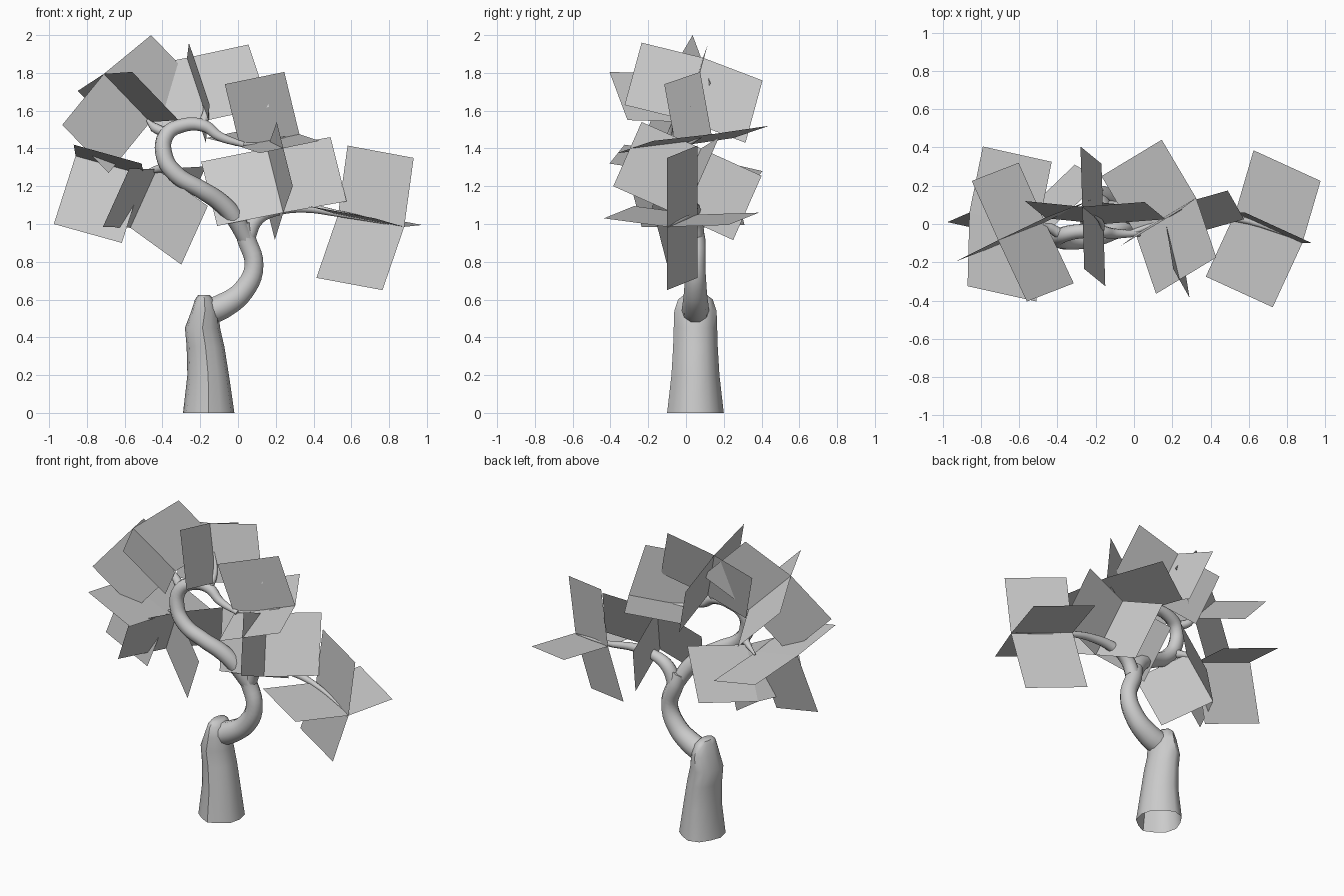
import bpy, math
from mathutils import Vector


def mesh_object(name, verts, faces):
    me = bpy.data.meshes.new(name)
    me.from_pydata(verts, [], faces)
    ob = bpy.data.objects.new(name, me)
    bpy.context.collection.objects.link(ob)
    return ob


def branch(name, pts):
    """Tapered tube through points of (x, y, z, radius)."""
    cu = bpy.data.curves.new(name, 'CURVE')
    cu.dimensions = '3D'
    cu.bevel_depth = 1.0
    cu.bevel_resolution = 3
    cu.resolution_u = 5
    cu.use_fill_caps = True
    sp = cu.splines.new('BEZIER')
    sp.bezier_points.add(len(pts) - 1)
    for bp, p in zip(sp.bezier_points, pts):
        bp.co = p[:3]
        bp.radius = p[3]
        bp.handle_left_type = bp.handle_right_type = 'AUTO'
    ob = bpy.data.objects.new(name, cu)
    bpy.context.collection.objects.link(ob)


def leaf_cluster(name, a, b, wings):
    """Flat leaf cards that all share the stem edge a-b."""
    a, b = Vector(a), Vector(b)
    verts, faces = [], []
    for w in wings:
        n = len(verts)
        w = Vector(w)
        verts += [a, b, b + w, a + w]
        faces.append((n, n + 1, n + 2, n + 3))
    mesh_object(name, verts, faces)


# Old ridged stump, open at the bottom
SIDES = 12
rings = [  # centre x, half width x, half width y, z
    (-.155, .136, .15, 0), (-.158, .11, .127, .2), (-.172, .1, .118, .35),
    (-.188, .093, .115, .45), (-.175, .072, .112, .54), (-.178, .05, .092, .6),
    (-.18, .03, .06, .625)]
verts, faces = [], []
for cx, rx, ry, z in rings:
    for i in range(SIDES):
        t = math.tau * i / SIDES
        k = .92 if i in (2, 5, 8, 10) else 1.0
        verts.append((cx + rx * k * math.cos(t), .05 + ry * k * math.sin(t), z))
for r in range(len(rings) - 1):
    for i in range(SIDES):
        j = (i + 1) % SIDES
        faces.append((r * SIDES + i, r * SIDES + j,
                      (r + 1) * SIDES + j, (r + 1) * SIDES + i))
faces.append(tuple((len(rings) - 1) * SIDES + i for i in range(SIDES)))
stump = mesh_object("stump", verts, faces)
bpy.context.view_layer.objects.active = stump
stump.select_set(True)
bpy.ops.object.shade_smooth_by_angle(angle=math.radians(50))

# Trunk and limbs
branch("trunk", [(-.17, .05, .53, .075), (-.08, .05, .565, .07), (.03, .05, .65, .06),
                 (.085, .05, .78, .052), (.045, .05, .92, .052), (.02, .035, 1.0, .048)])
branch("left_limb", [(.045, .045, .92, .045), (-.03, .0, 1.05, .05), (-.1, -.03, 1.12, .05),
                     (-.2, -.07, 1.185, .047), (-.33, -.09, 1.265, .046),
                     (-.39, -.08, 1.36, .045), (-.38, -.06, 1.47, .042),
                     (-.3, -.04, 1.52, .038), (-.18, -.04, 1.52, .034),
                     (-.1, -.05, 1.465, .026), (.03, -.05, 1.42, .015)])
branch("right_limb", [(.045, .05, .92, .045), (.1, .05, 1.03, .042), (.2, .045, 1.075, .034),
                      (.35, .04, 1.085, .026), (.53, .03, 1.055, .018), (.86, -.08, .99, .004)])

# Twigs joining the limbs to the leaf clusters
branch("upper_left_twig", [(-.37, -.06, 1.48, .03), (-.44, -.02, 1.51, .025),
                           (-.48, 0, 1.55, .008)])
branch("lower_left_twig", [(-.37, -.08, 1.3, .03), (-.43, -.03, 1.29, .02),
                           (-.52, .02, 1.26, .006)])
branch("top_twig", [(-.19, -.04, 1.52, .03), (-.17, 0, 1.6, .016), (-.21, .05, 1.72, .005)])
branch("middle_twig", [(-.02, -.05, 1.43, .016), (.1, .0, 1.42, .012), (.25, .08, 1.46, .005)])

# Leaf cards
leaf_cluster("right_leaves", (.53, .06, 1.05), (.88, -.1, .985),
             [(.095, .325, .01), (-.155, -.335, .045), (.05, 0, .365), (-.115, 0, -.335)])
leaf_cluster("middle_leaves", (.01, -.055, 1.41), (.325, .135, 1.475),
             [(-.18, .305, .045), (.105, -.31, -.035), (-.08, -.06, .33)])
leaf_cluster("hanging_leaves", (.155, .08, 1.4), (.24, -.07, 1.06),
             [(.05, -.315, .14), (-.045, .32, -.145), (.335, .095, .06), (-.35, .035, -.07)])
leaf_cluster("top_leaves", (-.16, 0, 1.55), (-.27, .09, 1.88),
             [(.01, -.325, .08), (-.01, .315, -.12), (.325, .025, .07), (-.3, .03, -.06)])
leaf_cluster("upper_left_leaves", (-.465, .01, 1.54), (-.71, -.085, 1.795),
             [(.25, .12, .205), (-.22, -.11, -.27), (.15, -.32, .01), (-.138, .31, -.09)])
leaf_cluster("left_leaves", (-.5, -.02, 1.26), (-.86, .06, 1.36),
             [(-.115, -.05, -.36), (-.01, -.385, .06), (.07, .345, -.08)])
leaf_cluster("lower_left_leaves", (-.43, -.02, 1.29), (-.57, .06, .98),
             [(-.145, -.295, .005), (.27, -.16, -.195), (.26, .25, .015)])
